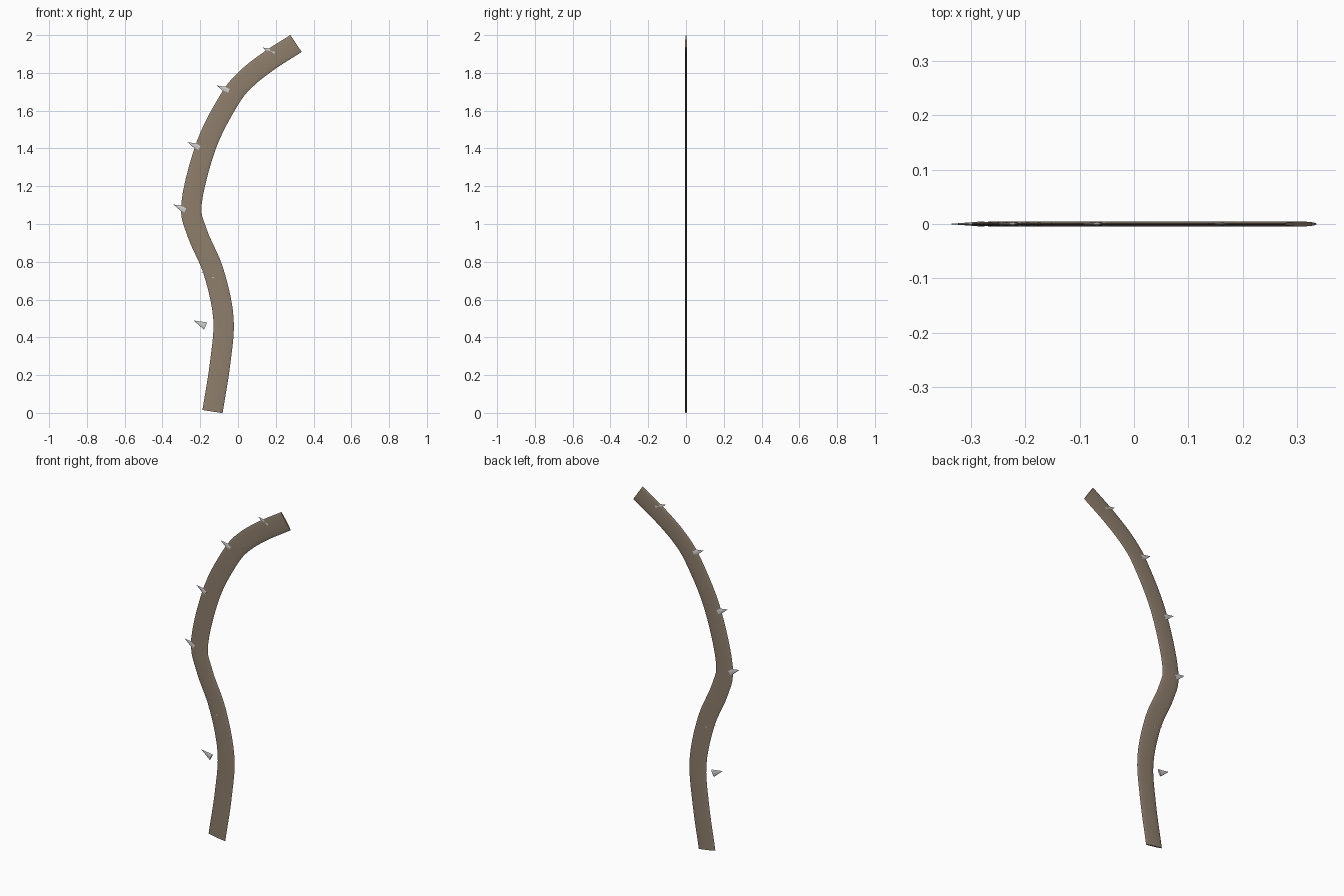
import bpy, bmesh, math
from mathutils import Vector

if "Cube" in bpy.data.objects:
    bpy.data.objects.remove(bpy.data.objects["Cube"])

HALF_WIDTH, HALF_DEPTH = 0.054, 0.0045
SIDES, STEPS = 16, 5


def material(name, color):
    m = bpy.data.materials.new(name)
    m.diffuse_color = (*color, 1)
    m.use_nodes = True
    m.node_tree.nodes["Principled BSDF"].inputs["Base Color"].default_value = m.diffuse_color
    return m


def finish(bm, name, mat=None, angle=None):
    bmesh.ops.recalc_face_normals(bm, faces=bm.faces)
    me = bpy.data.meshes.new(name)
    bm.to_mesh(me)
    bm.free()
    ob = bpy.data.objects.new(name, me)
    bpy.context.collection.objects.link(ob)
    if mat:
        me.materials.append(mat)
    if angle:
        bpy.ops.object.select_all(action='DESELECT')
        ob.select_set(True)
        bpy.context.view_layer.objects.active = ob
        bpy.ops.object.shade_smooth_by_angle(angle=math.radians(angle))
    return ob


def smooth_path(pts, steps):
    """Catmull-Rom path; gives (point, tangent) pairs. First and last points only steer."""
    out = []
    for i in range(1, len(pts) - 2):
        a, b, c, d = pts[i - 1:i + 3]
        last = i == len(pts) - 3
        for k in range(steps + (1 if last else 0)):
            t = k / steps
            p = 0.5 * (2 * b + (c - a) * t + (2 * a - 5 * b + 4 * c - d) * t * t
                       + (3 * b - a - 3 * c + d) * t ** 3)
            v = 0.5 * ((c - a) + 2 * (2 * a - 5 * b + 4 * c - d) * t
                       + 3 * (3 * b - a - 3 * c + d) * t * t)
            out.append((p, v.normalized()))
    return out


# Stem: flattened tube swept along an S-shaped path in the x-z plane
centre = [Vector(p) for p in (
    (-0.170, -0.23), (-0.135, 0.007), (-0.095, 0.26), (-0.077, 0.50), (-0.130, 0.75),
    (-0.215, 0.95), (-0.246, 1.11), (-0.167, 1.42), (-0.045, 1.66),
    (0.045, 1.77), (0.170, 1.868), (0.307, 1.956), (0.44, 2.05))]
bm = bmesh.new()
rings = []
for p, t in smooth_path(centre, STEPS):
    ring = []
    for k in range(SIDES):
        a = 2 * math.pi * k / SIDES
        u = HALF_WIDTH * math.cos(a)
        ring.append(bm.verts.new((p.x + t.y * u, HALF_DEPTH * math.sin(a), p.y - t.x * u)))
    rings.append(ring)
for r, s in zip(rings, rings[1:]):
    for k in range(SIDES):
        n = (k + 1) % SIDES
        bm.faces.new((r[k], r[n], s[n], s[k]))
bm.faces.new(rings[0])
bm.faces.new(rings[-1])
finish(bm, "stem", material("bark", (0.27, 0.21, 0.15)), 60)

# Thorns: small flattened cones, all leaning the same way (tip x, tip z)
axis = Vector((-0.91, 0.415)).normalized()
tips = [(-0.235, 0.489), (-0.193, 0.745), (-0.342, 1.103),
        (-0.267, 1.433), (-0.112, 1.733), (0.130, 1.934)]
for i, (x, z) in enumerate(tips):
    bm = bmesh.new()
    tip = bm.verts.new((x, 0, z))
    base = Vector((x, z)) - axis * 0.07
    ring = []
    for k in range(8):
        a = 2 * math.pi * k / 8
        u = 0.021 * math.cos(a)
        ring.append(bm.verts.new((base.x + axis.y * u, 0.0049 * math.sin(a), base.y - axis.x * u)))
    for k in range(8):
        bm.faces.new((ring[k], ring[(k + 1) % 8], tip))
    bm.faces.new(ring)
    finish(bm, f"thorn_{i + 1}")
